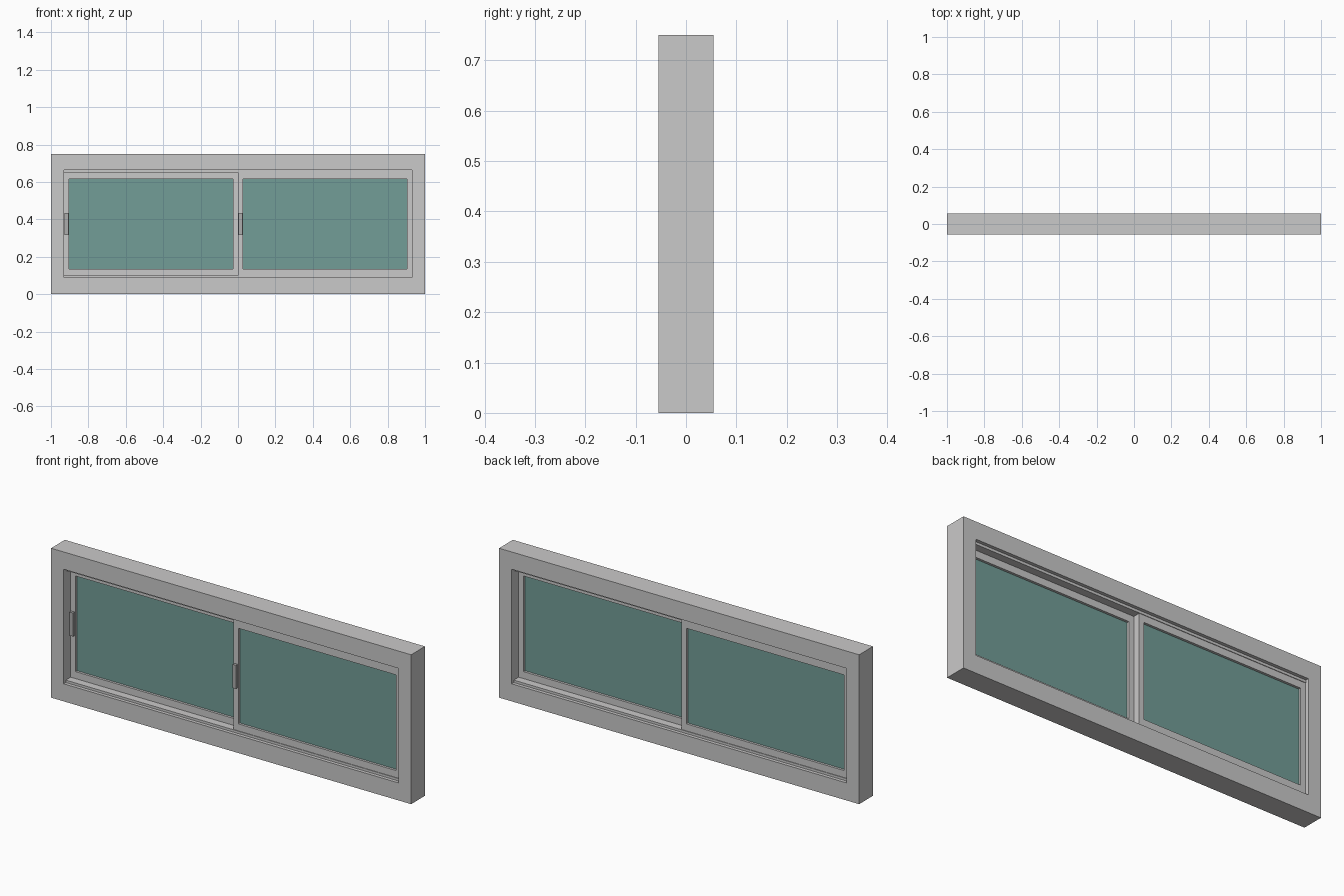
import bpy
import bmesh
from mathutils import Matrix, Vector

cube = bpy.data.objects.get("Cube")
if cube:
    bpy.data.objects.remove(cube, do_unlink=True)


def material(name, color):
    mat = bpy.data.materials.new(name)
    mat.use_nodes = True
    mat.diffuse_color = (*color, 1)
    mat.node_tree.nodes["Principled BSDF"].inputs["Base Color"].default_value = (*color, 1)
    return mat


metal = material("light grey metal", (0.59, 0.585, 0.585))
glass = material("green grey glass", (0.17, 0.34, 0.31))
handle_grey = material("handle grey", (0.42, 0.42, 0.42))


def finish(name, bm, mat):
    bmesh.ops.recalc_face_normals(bm, faces=bm.faces)
    mesh = bpy.data.meshes.new(name)
    bm.to_mesh(mesh)
    bm.free()
    mesh.materials.append(mat)
    obj = bpy.data.objects.new(name, mesh)
    bpy.context.collection.objects.link(obj)
    return obj


def box(name, x, y, z, mat):
    """Box from (low, high) ranges on each axis."""
    ranges = (x, y, z)
    centre = Vector([(a + b) / 2 for a, b in ranges])
    size = Vector([b - a for a, b in ranges])
    bm = bmesh.new()
    bmesh.ops.create_cube(bm, size=1, matrix=Matrix.Translation(centre) @ Matrix.Diagonal(size).to_4x4())
    return finish(name, bm, mat)


def ring(name, x, z, inner_x, inner_z, y, mat):
    """Rectangular frame: outer and inner rectangles joined through the depth."""
    bm = bmesh.new()

    def loop(xr, zr, depth):
        corners = ((0, 0), (1, 0), (1, 1), (0, 1))
        return [bm.verts.new((xr[i], depth, zr[j])) for i, j in corners]

    loops = [loop(x, z, y[0]), loop(inner_x, inner_z, y[0]),
             loop(inner_x, inner_z, y[1]), loop(x, z, y[1])]
    for k in range(4):
        a, b = loops[k], loops[(k + 1) % 4]
        for i in range(4):
            j = (i + 1) % 4
            bm.faces.new((a[i], a[j], b[j], b[i]))
    return finish(name, bm, mat)


# Outer casing with its opening
OPEN_X = 0.93
ring("outer_frame", (-1, 1), (0, 0.75), (-OPEN_X, OPEN_X), (0.088, 0.663), (-0.055, 0.055), metal)

# Raised tracks on the sill and under the head
for name, z in (("sill_track", (0.087, 0.1)), ("head_track", (0.65, 0.664))):
    box(name, (-OPEN_X, OPEN_X), (-0.038, 0.038), z, metal)

# Two sliding sashes on separate tracks, each with a pane and a pull handle
STILE, RAIL = 0.027, 0.035
for side, x, y in (("right", (-OPEN_X, 0), (0.001, 0.035)),
                   ("left", (0, OPEN_X), (-0.035, -0.001))):
    inner_x = (x[0] + STILE, x[1] - STILE)
    inner_z = (0.1 + RAIL, 0.65 - RAIL)
    ring(side + "_sash", x, (0.1, 0.65), inner_x, inner_z, y, metal)
    box(side + "_pane", inner_x, (y[0] + 0.012, y[1] - 0.012), inner_z, glass)
    box(side + "_handle", (x[0] + 0.003, x[0] + 0.023), (y[0] - 0.014, y[0]), (0.315, 0.433), handle_grey)
